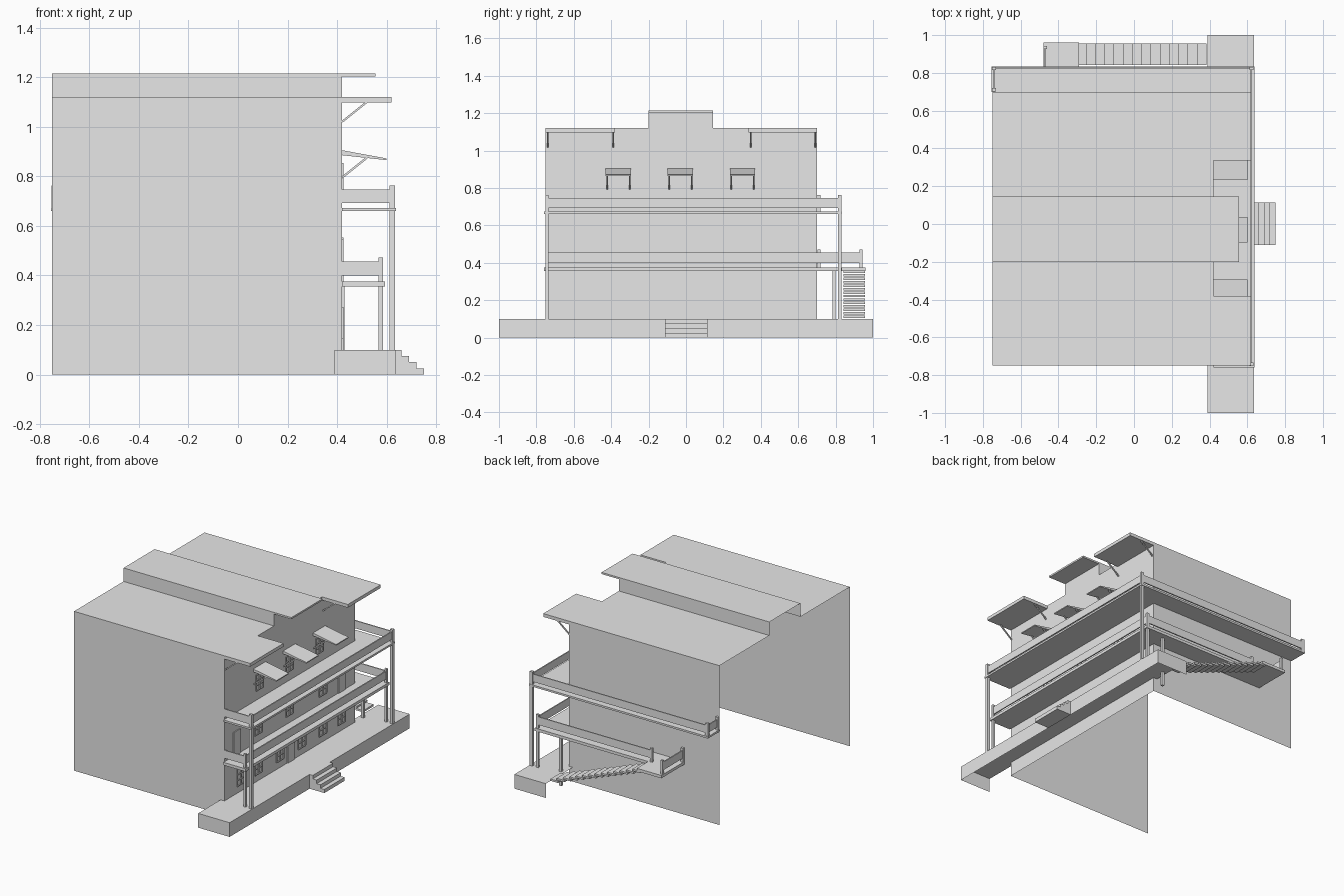
import bpy
import bmesh
from mathutils import Vector, Matrix

cube = bpy.data.objects.get("Cube")
if cube:
    bpy.data.objects.remove(cube, do_unlink=True)

grey = bpy.data.materials.new("plain_grey")
grey.use_nodes = True
grey.diffuse_color = (0.8, 0.8, 0.8, 1)
grey.node_tree.nodes["Principled BSDF"].inputs["Base Color"].default_value = (0.8, 0.8, 0.8, 1)


def finish(name, bm):
    mesh = bpy.data.meshes.new(name)
    bm.to_mesh(mesh)
    bm.free()
    mesh.materials.append(grey)
    obj = bpy.data.objects.new(name, mesh)
    bpy.context.collection.objects.link(obj)
    return obj


def add_box(bm, x, y, z):
    """Add a box given its (low, high) range on each axis."""
    size = [b - a for a, b in (x, y, z)]
    centre = [(a + b) / 2 for a, b in (x, y, z)]
    matrix = Matrix.Translation(centre) @ Matrix.Diagonal((*size, 1))
    return bmesh.ops.create_cube(bm, size=1, matrix=matrix)["verts"]


def boxes(name, *ranges):
    bm = bmesh.new()
    for r in ranges:
        add_box(bm, *r)
    return finish(name, bm)


def shell(name, corners, direction, cap):
    """Sweep an open outline along a direction, closing only the far end if asked."""
    bm = bmesh.new()
    near = [bm.verts.new(c) for c in corners]
    far = [bm.verts.new(Vector(c) + Vector(direction)) for c in corners]
    for i in range(len(corners) - 1):
        bm.faces.new((near[i], near[i + 1], far[i + 1], far[i]))
    if cap:
        bm.faces.new(far)
    bmesh.ops.recalc_face_normals(bm, faces=bm.faces)
    return finish(name, bm)


def strut(name, start, end, width=0.008):
    start, end = Vector(start), Vector(end)
    line = end - start
    bm = bmesh.new()
    turn = line.to_track_quat("Z", "Y").to_matrix().to_4x4()
    scale = Matrix.Diagonal((width, width, line.length, 1))
    bmesh.ops.create_cube(bm, size=1, matrix=Matrix.Translation((start + end) / 2) @ turn @ scale)
    return finish(name, bm)


WALL, BACK, RIGHT, LEFT = 0.42, -0.75, -0.75, 0.70

# Main building shell, open at the rear and underneath
outline = [(RIGHT, 0), (RIGHT, 1.12), (-0.2, 1.12), (-0.2, 1.215),
           (0.145, 1.215), (0.145, 1.12), (LEFT, 1.12), (LEFT, 0)]
shell("building_shell", [(BACK, y, z) for y, z in outline], (WALL - BACK, 0, 0), True)

# Roof overhangs with their brackets
boxes("centre_roof_overhang", ((WALL, 0.555), (-0.2, 0.145), (1.203, 1.215)))
for y0, y1 in ((RIGHT, -0.38), (0.335, LEFT)):
    boxes("roof_overhang", ((WALL, 0.62), (y0, y1), (1.097, 1.12)))
    for y in (y0 + 0.01, y1 - 0.01):
        strut("roof_bracket", (WALL, y, 1.02), (0.52, y, 1.1))

# Sloping awnings over the top windows
for y in (-0.362, -0.03, 0.302):
    awning = boxes("awning", ((WALL, 0.6), (y - 0.068, y + 0.068), (0.865, 0.905)))
    for v in awning.data.vertices:
        if v.co.x > 0.5:
            v.co.z = 0.872 if v.co.z > 0.88 else 0.865
        elif v.co.z < 0.88:
            v.co.z = 0.885
    for side in (-0.06, 0.06):
        strut("awning_bracket", (WALL, y + side, 0.795), (0.52, y + side, 0.875))

# Front platform, open underneath and at the rear
bm = bmesh.new()
add_box(bm, (0.39, 0.635), (-1, 1), (0, 0.1))
bm.normal_update()
hidden = [f for f in bm.faces if f.normal.z < -0.5 or f.normal.x < -0.5]
bmesh.ops.delete(bm, geom=hidden, context="FACES")
finish("front_platform", bm)

# Entrance steps
profile = [(0.635, 0.1), (0.66, 0.1)]
for i in range(3):
    x, z = 0.66 + 0.03 * i, 0.075 - 0.025 * i
    profile += [(x, z), (x + 0.03, z)]
profile += [(0.75, 0), (0.635, 0)]
shell("entrance_steps", [(x, -0.112, z) for x, z in profile], (0, 0.226, 0), True)
boxes("steps_side", *[((0.635, 0.66 + 0.03 * i), (-0.112, -0.11), (0, 0.1 - 0.025 * i))
                      for i in range(4)])

# Upper balcony, wrapping round the left side
boxes("upper_balcony_deck",
      ((WALL, 0.637), (-0.76, 0.835), (0.66, 0.673)),
      ((-0.755, WALL), (LEFT, 0.835), (0.66, 0.673)))
rail = (0.692, 0.746)
boxes("upper_balcony_rail",
      ((0.618, 0.626), (-0.745, 0.825), rail),
      ((WALL, 0.62), (-0.75, -0.742), rail),
      ((-0.745, 0.62), (0.82, 0.828), rail),
      ((-0.745, -0.737), (LEFT, 0.825), rail))
for x, y, foot in ((0.622, -0.743, 0.1), (0.622, 0.823, 0.1),
                   (-0.742, 0.823, 0.665), (-0.742, 0.71, 0.665)):
    boxes("upper_balcony_post", ((x - 0.011, x + 0.011), (y - 0.009, y + 0.009), (foot, 0.762)))

# Lower balcony with the stair landing
boxes("lower_balcony_deck",
      ((WALL, 0.592), (-0.76, 0.835), (0.355, 0.375)),
      ((-0.29, WALL), (LEFT, 0.835), (0.355, 0.375)),
      ((-0.48, -0.29), (LEFT, 0.96), (0.355, 0.375)))
rail = (0.4, 0.456)
boxes("lower_balcony_rail",
      ((0.572, 0.58), (-0.745, 0.825), rail),
      ((WALL, 0.575), (-0.75, -0.742), rail),
      ((-0.3, 0.575), (0.82, 0.828), rail),
      ((-0.475, -0.467), (LEFT, 0.935), rail))
for x, y, foot, top in ((0.576, -0.743, 0.1, 0.472), (0.576, 0.823, 0.1, 0.472),
                        (0.42, 0.79, 0, 0.357), (-0.31, 0.823, 0.36, 0.472),
                        (-0.47, 0.935, 0.36, 0.472), (-0.47, 0.71, 0.36, 0.472)):
    boxes("lower_balcony_post", ((x - 0.009, x + 0.009), (y - 0.008, y + 0.008), (foot, top)))

# Side staircase climbing to the landing
steps = 14
treads = []
for i in range(steps):
    x = 0.385 - 0.049 * i
    z = 0.118 + 0.0185 * i
    treads.append(((x - 0.06, x), (0.842, 0.956), (z - 0.013, z)))
boxes("side_stair_treads", *treads)


def window(name, y, z, width, height):
    """Framed opening with glazing bars, standing just off the wall."""
    bar, front = 0.007, (WALL, WALL + 0.006)
    y0, y1 = y - width / 2, y + width / 2
    parts = [(front, (p - bar / 2, p + bar / 2), (z, z + height)) for p in (y0, y, y1)]
    for k in range(4):
        level = z + height * k / 3
        parts.append((front, (y0, y1), (level - bar / 2, level + bar / 2)))
    boxes(name, *parts)


# Windows on each floor
for y in (-0.57, -0.375, -0.135, 0.107, 0.34, 0.547):
    window("ground_window", y, 0.15, 0.08, 0.12)
for y in (-0.375, -0.03, 0.34):
    window("middle_window", y, 0.43, 0.08, 0.12)
for y in (-0.362, -0.03, 0.302):
    window("top_window", y, 0.74, 0.08, 0.11)

# Doors
for y, z in ((-0.015, 0.1), (-0.615, 0.375), (0.55, 0.375)):
    boxes("door", ((WALL, WALL + 0.006), (y - 0.038, y + 0.038), (z, z + 0.17)))
